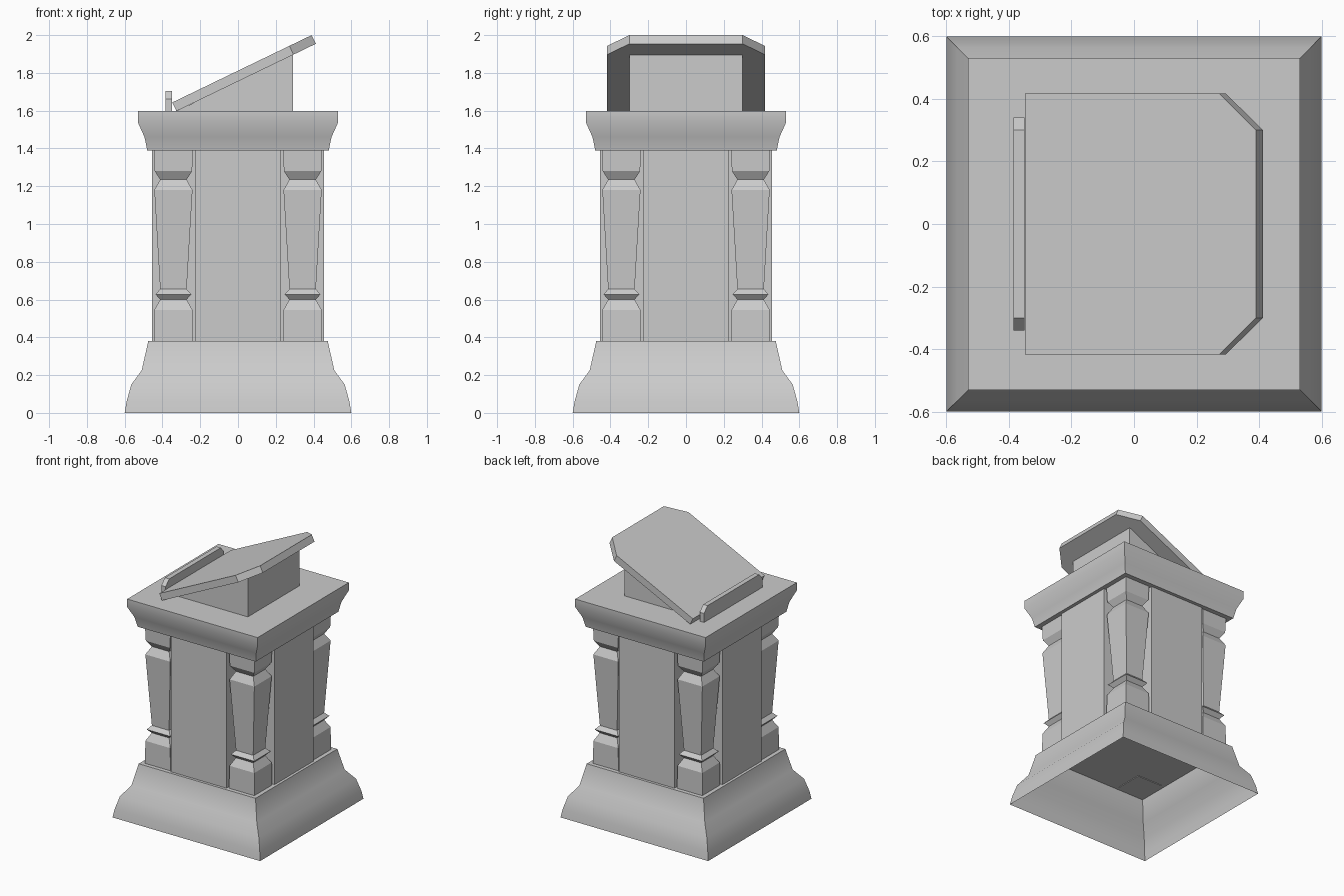
import bpy, bmesh
from math import radians

if "Cube" in bpy.data.objects:
    bpy.data.objects.remove(bpy.data.objects["Cube"], do_unlink=True)

stone = bpy.data.materials.new("grey_stone")
stone.use_nodes = True
GREY = (0.6, 0.6, 0.6, 1)
stone.diffuse_color = GREY
stone.node_tree.nodes["Principled BSDF"].inputs["Base Color"].default_value = GREY


def finish(name, bm, smooth=False):
    bmesh.ops.recalc_face_normals(bm, faces=bm.faces[:])
    mesh = bpy.data.meshes.new(name)
    bm.to_mesh(mesh)
    bm.free()
    mesh.materials.append(stone)
    obj = bpy.data.objects.new(name, mesh)
    bpy.context.collection.objects.link(obj)
    if smooth:
        bpy.ops.object.select_all(action='DESELECT')
        obj.select_set(True)
        bpy.context.view_layer.objects.active = obj
        bpy.ops.object.shade_smooth_by_angle(angle=radians(40))
    return obj


def square_stack(name, profile, cx=0, cy=0, bottom=True, smooth=False):
    """Loft square sections given as (half width, height)."""
    bm = bmesh.new()
    rings = [[bm.verts.new((cx + sx * r, cy + sy * r, z))
              for sx, sy in ((-1, -1), (1, -1), (1, 1), (-1, 1))]
             for r, z in profile]
    for a, b in zip(rings, rings[1:]):
        for i in range(4):
            j = (i + 1) % 4
            bm.faces.new((a[i], a[j], b[j], b[i]))
    bm.faces.new(rings[-1])
    if bottom:
        bm.faces.new(rings[0])
    return finish(name, bm, smooth)


def prism(name, outline, shift):
    """Extrude a planar outline along a vector."""
    bm = bmesh.new()
    face = bm.faces.new([bm.verts.new(p) for p in outline])
    new = bmesh.ops.extrude_face_region(bm, geom=[face])["geom"]
    bmesh.ops.translate(bm, vec=shift,
                        verts=[g for g in new if isinstance(g, bmesh.types.BMVert)])
    return finish(name, bm)


def box(name, x, y, z0, z1):
    return prism(name, [(-x, -y, z0), (x, -y, z0), (x, y, z0), (-x, y, z0)],
                 (0, 0, z1 - z0))


# Hollow base moulding, open underneath
square_stack("base", [(.6, 0), (.59, .06), (.565, .15), (.51, .225), (.475, .38)],
             bottom=False, smooth=True)

# Cross-shaped pillar body
box("body_front_to_back", .225, .455, .38, 1.39)
box("body_side_to_side", .455, .225, .38, 1.39)

# Turned-style square columns in the four corner notches
column = [(.103, .375), (.101, .545), (.07, .6), (.095, .628), (.07, .655),
          (.101, 1.18), (.07, 1.235), (.099, 1.28), (.103, 1.39)]
for sx, side in ((-1, "right"), (1, "left")):
    for sy, end in ((-1, "front"), (1, "back")):
        square_stack(f"column_{end}_{side}", column, sx * .342, sy * .342)

# Capital slab
square_stack("capital", [(.48, 1.388), (.495, 1.46), (.53, 1.538), (.53, 1.597)],
             smooth=True)

# Wedge that carries the sloping board
prism("board_support", [(-.325, -.3, 1.597), (.29, -.3, 1.597), (.29, -.3, 1.9)],
      (0, .6, 0))

# Sloping board with two clipped upper corners
slope = .355 / .735
outline = [(-.348, -.417), (.272, -.417), (.39, -.3),
           (.39, .3), (.272, .417), (-.348, .417)]
prism("reading_board", [(x, y, 2 + (x - .39) * slope) for x, y in outline],
      (.022, 0, -.046))

# Upright lip that stops books sliding off
prism("book_lip", [(-.385, -.34, 1.597), (-.385, .34, 1.597), (-.385, .34, 1.663),
                   (-.385, .3, 1.705), (-.385, -.3, 1.705), (-.385, -.34, 1.663)],
      (.035, 0, 0))
